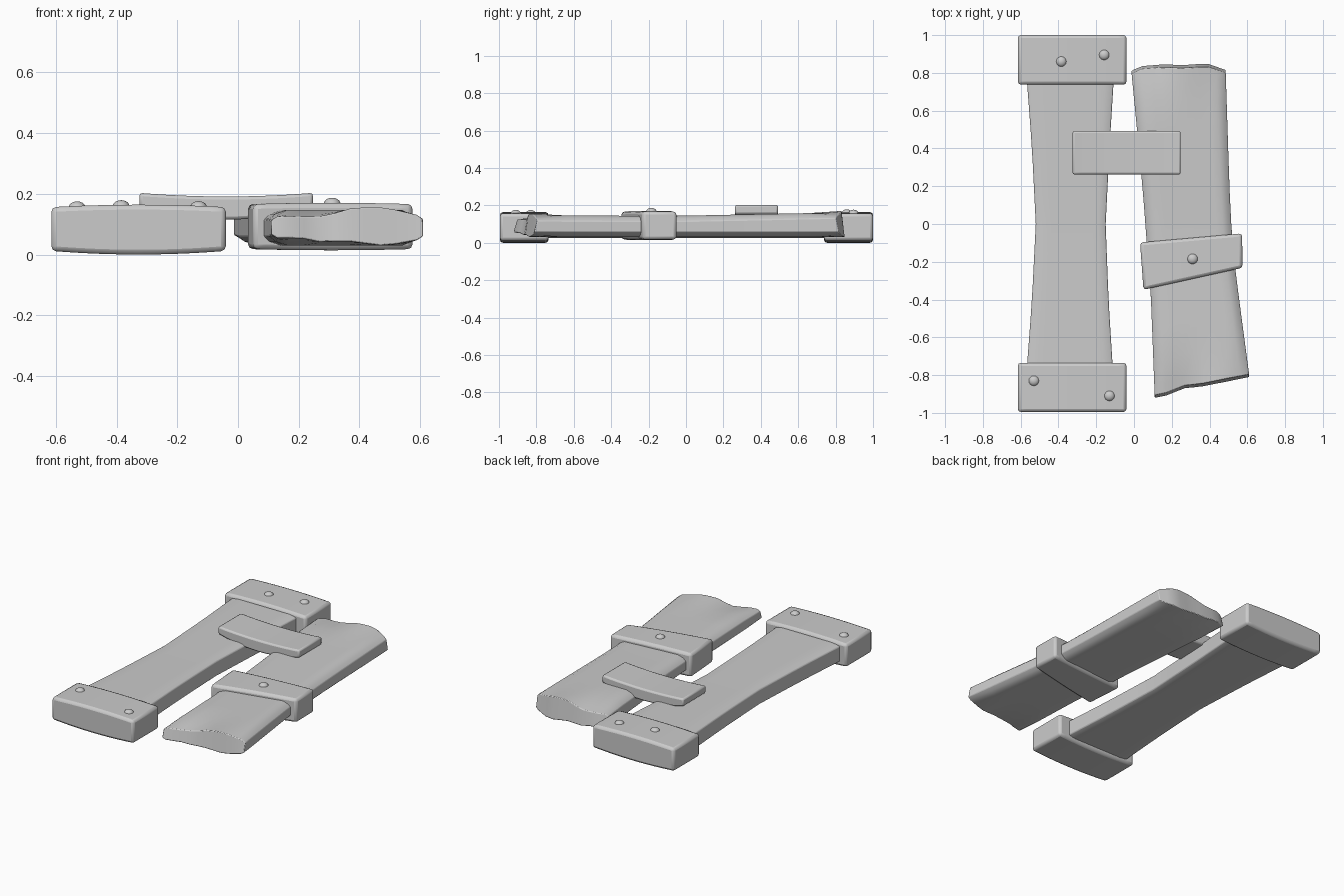
import bpy, bmesh, math
from mathutils import Vector

if "Cube" in bpy.data.objects:
    bpy.data.objects.remove(bpy.data.objects["Cube"], do_unlink=True)

grey = bpy.data.materials.new("plain grey")
grey.use_nodes = True
grey.diffuse_color = (0.6, 0.6, 0.6, 1)
grey.node_tree.nodes["Principled BSDF"].inputs["Base Color"].default_value = (0.6, 0.6, 0.6, 1)


def curve(points, t):
    """Smoothly interpolate a list of (position, value) pairs."""
    if t <= points[0][0]:
        return points[0][1]
    for (a, va), (b, vb) in zip(points, points[1:]):
        if t <= b:
            s = (t - a) / (b - a)
            return va + (vb - va) * s
    return points[-1][1]


def loft(name, rings, bevel=0.0):
    """Skin closed rings of points into a capped solid."""
    bm = bmesh.new()
    loops = [[bm.verts.new(p) for p in ring] for ring in rings]
    n = len(loops[0])
    for a, b in zip(loops, loops[1:]):
        for i in range(n):
            j = (i + 1) % n
            bm.faces.new((a[i], a[j], b[j], b[i]))
    # Close each end with strips between matching top and bottom points
    for ring in (loops[0], loops[-1]):
        for i in range(n // 2 - 1):
            bm.faces.new((ring[i], ring[i + 1], ring[n - 2 - i], ring[n - 1 - i]))
    bmesh.ops.recalc_face_normals(bm, faces=bm.faces)
    mesh = bpy.data.meshes.new(name)
    bm.to_mesh(mesh)
    bm.free()
    obj = bpy.data.objects.new(name, mesh)
    bpy.context.collection.objects.link(obj)
    mesh.materials.append(grey)
    if bevel:
        mod = obj.modifiers.new("soft edges", 'BEVEL')
        mod.width, mod.segments, mod.limit_method = bevel, 2, 'ANGLE'
        mod.angle_limit = math.radians(40)
    smooth(obj)
    return obj


def smooth(obj):
    bpy.ops.object.select_all(action='DESELECT')
    obj.select_set(True)
    bpy.context.view_layer.objects.active = obj
    bpy.ops.object.shade_smooth_by_angle(angle=math.radians(35))


def block(name, corners, low, high, bow_low, bow_high, bevel=0.016, steps=12):
    """Bowed box; corners run front-left, front-right, back-right, back-left as seen from above."""
    fl, fr, br, bl = (Vector(c) for c in corners)
    rings = []
    for i in range(steps + 1):
        t = i / steps
        arch = 1 - (2 * t - 1) ** 2
        f, b = fl.lerp(fr, t), bl.lerp(br, t)
        z0, z1 = low + bow_low * arch, high + bow_high * arch
        rings.append([(*f, z0), (*b, z0), (*b, z1), (*f, z1)])
    return loft(name, rings, bevel)


def plank(name, left, right, front, back, low, high, edge, end_top, end_low, lean, bevel):
    """Board with shaped long edges; end profiles are given across its width."""
    across = [0, 0.04, 0.12, 0.22, 0.32, 0.42, 0.52, 0.62, 0.72, 0.82, 0.9, 0.96, 1]
    along = [0, 0.03, 0.1, 0.2, 0.3, 0.4, 0.5, 0.6, 0.7, 0.8, 0.9, 0.97, 1]
    rings = []
    for v in along:
        ring = []
        for top in (True, False):
            for u in (across if top else across[::-1]):
                out = 0 if top else lean
                y0, y1 = curve(front, u) - out, curve(back, u) + out
                y = y0 + (y1 - y0) * v
                x = curve(left, y) + (curve(right, y) - curve(left, y)) * u
                # Thin toward the long edges, and wavy at the ends
                side = max(0, 1 - min(u, 1 - u) / 0.07)
                ragged = max(0, 1 - min(v, 1 - v) / 0.1)
                if top:
                    z = curve(high, y) - edge * side - ragged * curve(end_top, u)
                else:
                    z = low + edge * side + ragged * curve(end_low, u)
                ring.append((x, y, z))
        rings.append(ring)
    return loft(name, rings, bevel)


def rivet(name, x, y, z):
    bpy.ops.mesh.primitive_uv_sphere_add(segments=16, ring_count=10, radius=0.028, location=(x, y, z))
    obj = bpy.context.object
    obj.name = name
    obj.scale.z = 0.75
    obj.data.materials.append(grey)
    smooth(obj)


flat = [(0, 0), (1, 0)]

# Waisted board held between the two end caps
plank("waisted_board",
      [(-0.8, -0.57), (-0.4, -0.54), (0, -0.52), (0.4, -0.54), (0.8, -0.57)],
      [(-0.8, -0.11), (-0.4, -0.135), (0, -0.15), (0.4, -0.13), (0.8, -0.105)],
      [(0, -0.8), (1, -0.8)], [(0, 0.8), (1, 0.8)],
      0.025, [(-0.8, 0.145), (0, 0.14), (0.8, 0.145)], 0.012, flat, flat, 0, 0.005)

# Broken board with splintered ends
plank("broken_board",
      [(-0.92, 0.11), (-0.4, 0.09), (0.2, 0.045), (0.82, -0.015)],
      [(-0.8, 0.61), (-0.35, 0.55), (-0.1, 0.52), (0.2, 0.505), (0.82, 0.485)],
      [(0, -0.905), (0.15, -0.89), (0.3, -0.855), (0.5, -0.845), (0.8, -0.815), (1, -0.795)],
      [(0, 0.795), (0.1, 0.82), (0.35, 0.83), (0.55, 0.825), (0.8, 0.835), (1, 0.8)],
      0.03, [(-0.9, 0.148), (-0.1, 0.143), (0.82, 0.162)], 0.03,
      [(0, 0.005), (0.12, 0.022), (0.3, 0.025), (0.42, 0.012), (0.55, -0.008), (0.75, -0.008), (0.9, 0.01), (1, 0.0)],
      [(0, 0.005), (0.15, 0.03), (0.32, 0.012), (0.5, 0.015), (0.75, -0.002), (0.9, 0.012), (1, 0.0)],
      0.016, 0.004)

# End caps
for label, y0, y1 in (("front", -0.995, -0.735), ("back", 0.738, 1.0)):
    block(label + "_cap", [(-0.615, y0), (-0.04, y0), (-0.04, y1), (-0.615, y1)],
          0.012, 0.156, -0.012, 0.008)

# Skewed band around the broken board
block("skewed_band", [(0.05, -0.348), (0.575, -0.232), (0.572, -0.05), (0.032, -0.098)],
      0.018, 0.166, -0.004, 0.004)

# Sagging strap joining the boards
block("cross_strap", [(-0.325, 0.262), (0.247, 0.262), (0.247, 0.492), (-0.325, 0.492)],
      0.155, 0.203, -0.04, -0.012, 0.01)

# Rivets
for i, (x, y, z) in enumerate([(-0.385, 0.86, 0.158), (-0.158, 0.895, 0.156), (-0.53, -0.83, 0.154),
                               (-0.13, -0.91, 0.155), (0.31, -0.185, 0.166)]):
    rivet("rivet_%d" % (i + 1), x, y, z)
